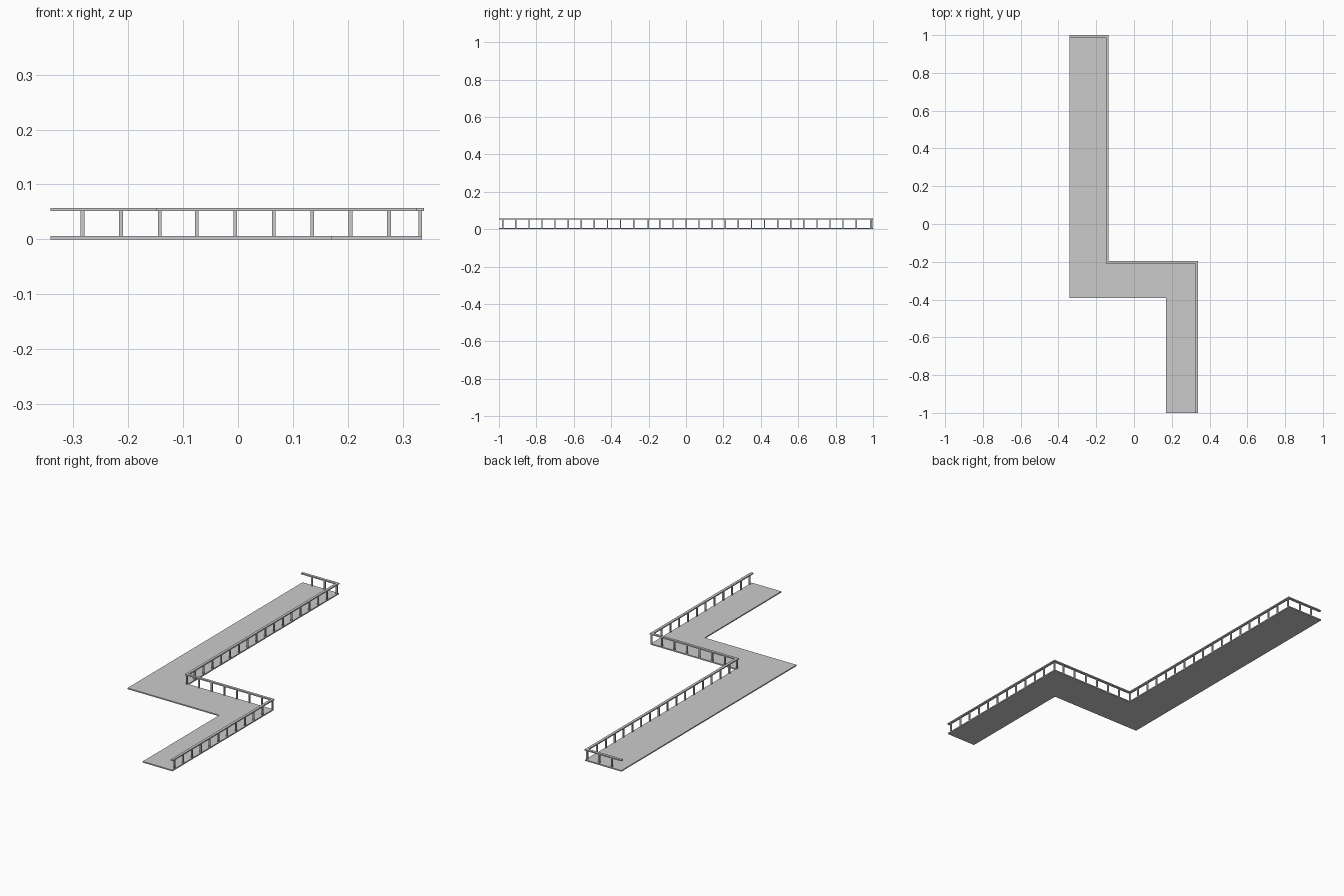
import bpy, bmesh
from mathutils import Vector

if "Cube" in bpy.data.objects:
    bpy.data.objects.remove(bpy.data.objects["Cube"])

DECK_TOP, RAIL_BOTTOM, RAIL_TOP = 0.006, 0.0515, 0.0575
RAIL_HALF, POST = 0.0066, 0.0068


def extruded(name, outline, z0, z1):
    """Prism from a flat outline between two heights."""
    bm = bmesh.new()
    face = bm.faces.new([bm.verts.new((x, y, z0)) for x, y in outline])
    top = bmesh.ops.extrude_face_region(bm, geom=[face])["geom"]
    bmesh.ops.translate(bm, vec=(0, 0, z1 - z0),
                        verts=[v for v in top if isinstance(v, bmesh.types.BMVert)])
    bmesh.ops.recalc_face_normals(bm, faces=bm.faces)
    mesh = bpy.data.meshes.new(name)
    bm.to_mesh(mesh)
    bm.free()
    obj = bpy.data.objects.new(name, mesh)
    bpy.context.collection.objects.link(obj)
    return obj


def ribbon(path, half):
    """Outline of a right-angled path, mitred at the corners."""
    pts = [Vector(p) for p in path]
    normals = []
    for a, b in zip(pts, pts[1:]):
        d = (b - a).normalized()
        normals.append(Vector((-d.y, d.x)))
    offsets = [normals[0]] + [a + b for a, b in zip(normals, normals[1:])] + [normals[-1]]
    left = [p + o * half for p, o in zip(pts, offsets)]
    right = [p - o * half for p, o in zip(pts, offsets)]
    return left + right[::-1]


# Zigzag walkway deck
extruded("deck", [(-0.341, 1), (-0.139, 1), (-0.139, -0.198), (0.335, -0.198),
                  (0.335, -1), (0.17, -1), (0.17, -0.391), (-0.341, -0.391)],
         0, DECK_TOP)

# Continuous handrail along one side and across the back end
X1, X2, Y1, Y2 = -0.1425, 0.332, 0.9934, -0.2015
rail_path = [(-0.341, Y1), (X1, Y1), (X1, Y2), (X2, Y2), (X2, -1)]
extruded("handrail", ribbon(rail_path, RAIL_HALF), RAIL_BOTTOM, RAIL_TOP)

# Evenly spaced square posts, with one at each corner
spots = [(-0.283, Y1), (-0.213, Y1), (X1, 0.988), (X1, Y2), (X2, Y2)]
spots += [(X1, -0.14 + 0.07 * i) for i in range(16)]
spots += [(-0.075 + 0.07 * i, Y2) for i in range(6)]
spots += [(X2, -0.98 + 0.07 * i) for i in range(11)]
h = POST / 2
first = extruded("post", [(-h, -h), (h, -h), (h, h), (-h, h)], DECK_TOP, RAIL_BOTTOM)
for i, (x, y) in enumerate(spots):
    post = first if i == 0 else first.copy()
    if i:
        bpy.context.collection.objects.link(post)
    post.location = (x, y, 0)
